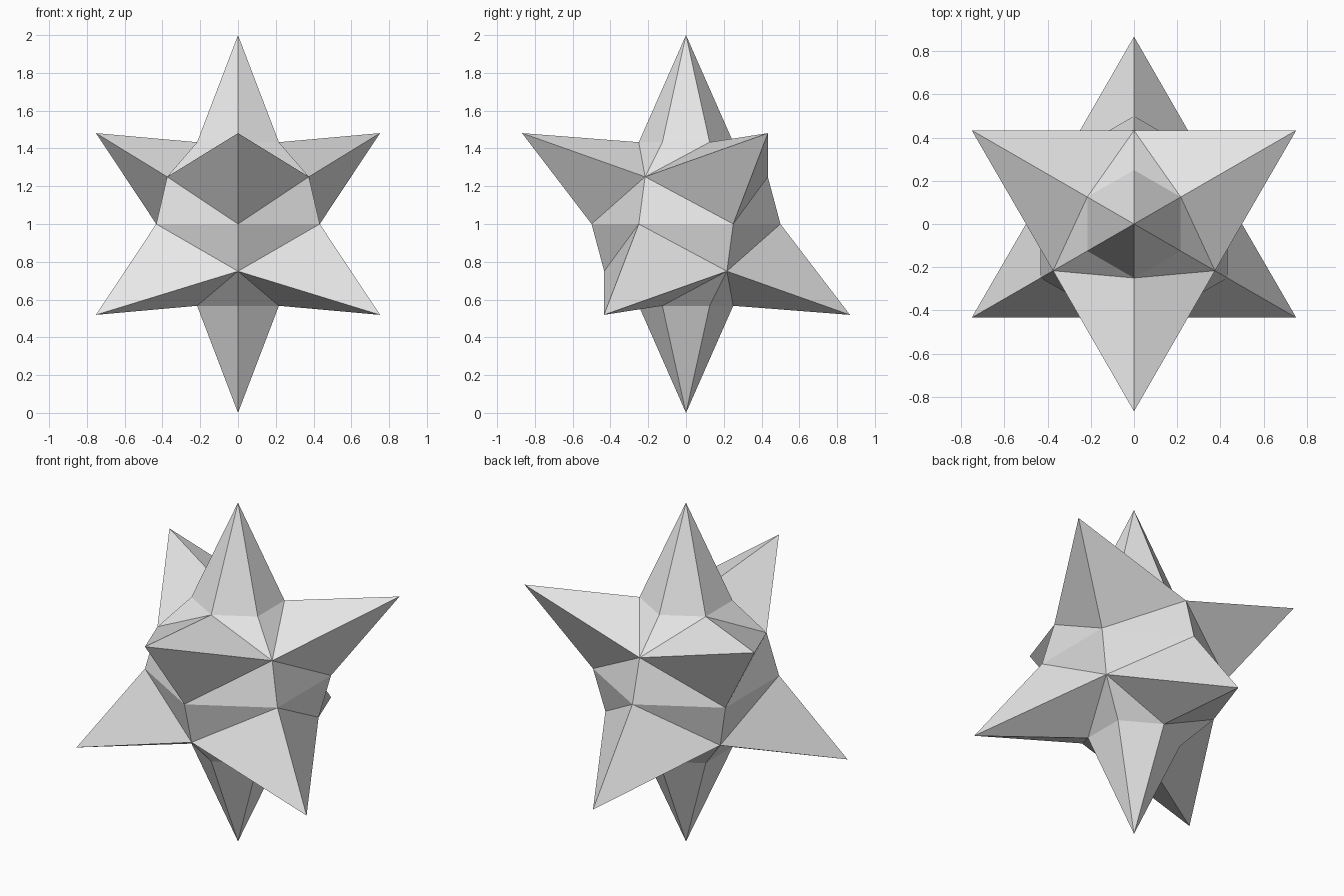
import bpy
import bmesh
from math import sin, cos, radians

cube = bpy.data.objects.get("Cube")
if cube:
    bpy.data.objects.remove(cube, do_unlink=True)

CORE_RADIUS = 0.5
CENTRE_Z = 1.0
SEGMENTS = 6
TIP_REACH, TIP_RISE = 0.868, 0.481

# One plain grey
grey = bpy.data.materials.new("light_grey")
grey.use_nodes = True
colour = (0.8, 0.8, 0.8, 1)
grey.diffuse_color = colour
grey.node_tree.nodes["Principled BSDF"].inputs["Base Color"].default_value = colour

bm = bmesh.new()


def is_spike(ring, seg):
    """Three raised points above the equator, three staggered below."""
    return (ring == 2 and seg % 2 == 0) or (ring == 4 and seg % 2 == 1)


def ring_point(ring, seg):
    latitude = radians(90 - 30 * ring)
    turn = radians(60 * seg - 90)
    reach, rise = CORE_RADIUS * cos(latitude), CORE_RADIUS * sin(latitude)
    if is_spike(ring, seg):
        reach = TIP_REACH
        rise = TIP_RISE if ring == 2 else -TIP_RISE
    return bm.verts.new((reach * cos(turn), reach * sin(turn), CENTRE_Z + rise))


# Rings of the faceted core, with spikes pulled outwards
rings = {k: [ring_point(k, i) for i in range(SEGMENTS)] for k in range(1, 6)}
top = bm.verts.new((0, 0, 2 * CENTRE_Z))
bottom = bm.verts.new((0, 0, 0))

for i in range(SEGMENTS):
    j = (i + 1) % SEGMENTS
    # Vertical spikes
    bm.faces.new((top, rings[1][i], rings[1][j]))
    bm.faces.new((bottom, rings[5][j], rings[5][i]))
    # Side bands: each cell holds one spike corner and is split across it
    for k in range(1, 5):
        cell = [(k, i), (k + 1, i), (k + 1, j), (k, j)]
        start = next(n for n, c in enumerate(cell) if is_spike(*c))
        tip, a, b, c = [rings[r][s] for r, s in cell[start:] + cell[:start]]
        bm.faces.new((tip, a, c))
        bm.faces.new((a, b, c))

mesh = bpy.data.meshes.new("spiked_star")
bm.to_mesh(mesh)
bm.free()
mesh.materials.append(grey)
star = bpy.data.objects.new("spiked_star", mesh)
bpy.context.collection.objects.link(star)
